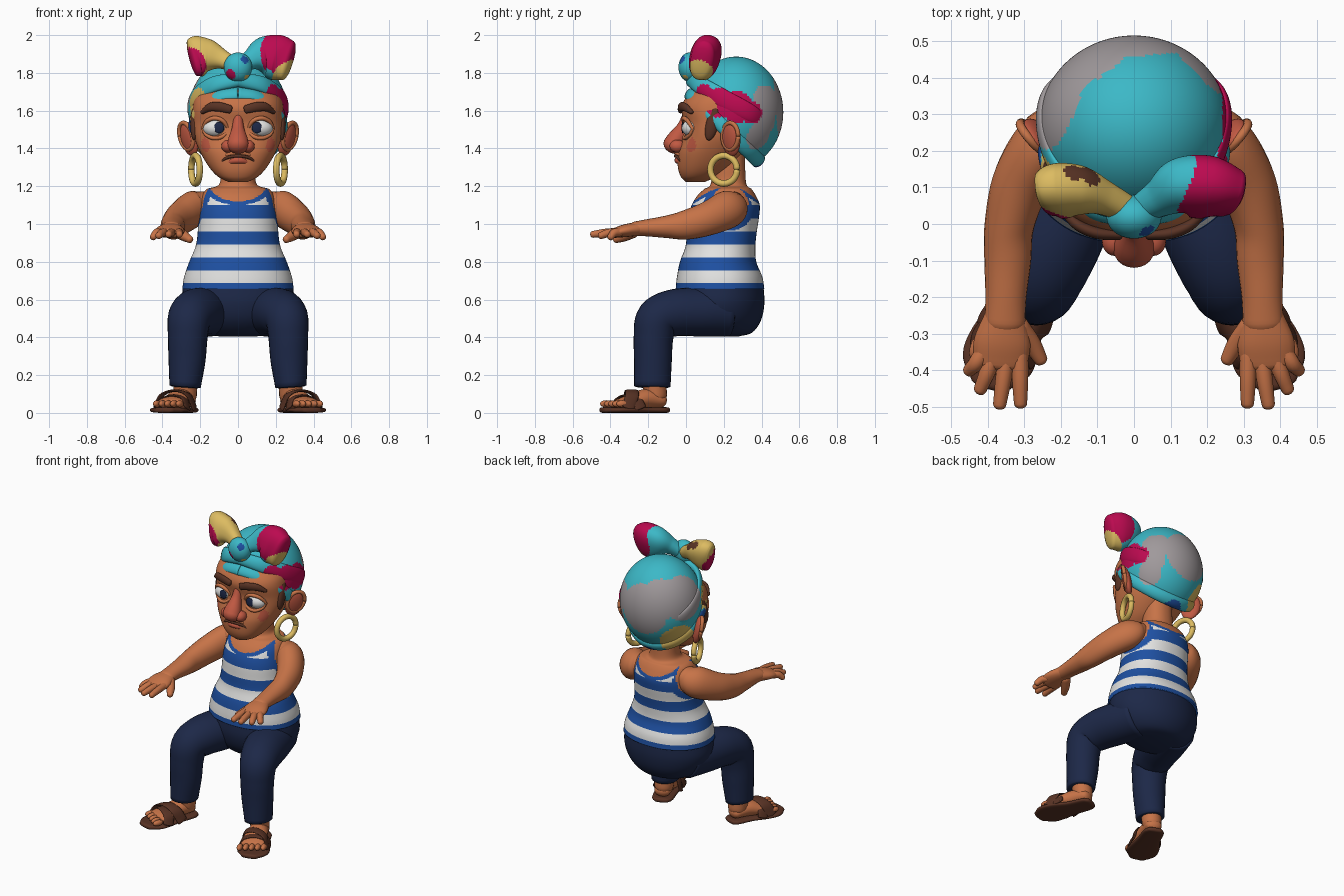
import bpy, bmesh, math
from mathutils import Vector, Matrix

if "Cube" in bpy.data.objects:
    bpy.data.objects.remove(bpy.data.objects["Cube"])

COLOURS = dict(skin=(.57, .172, .064), rosy_skin=(.53, .1, .055), teal=(.045, .48, .57),
               magenta=(.5, .003, .08), yellow=(.72, .5, .12), grey=(.35, .32, .33),
               blue=(.013, .08, .36), white=(.76, .76, .75), navy=(.012, .021, .064),
               brown=(.1, .033, .018))
MATS = {}
for name, rgb in COLOURS.items():
    m = bpy.data.materials.new(name)
    m.use_nodes = True
    m.diffuse_color = (*rgb, 1)
    m.node_tree.nodes["Principled BSDF"].inputs["Base Color"].default_value = (*rgb, 1)
    MATS[name] = m
X, Z = Vector((1, 0, 0)), Vector((0, 0, 1))
SIDES = ((1, "left_"), (-1, "right_"))


def finish(bm, name, colour, rule=None):
    bmesh.ops.recalc_face_normals(bm, faces=bm.faces)
    names = list(COLOURS) if rule else [colour]
    for f in bm.faces:
        f.smooth = True
        if rule:
            f.material_index = names.index(rule(f.calc_center_median(), f.normal))
    me = bpy.data.meshes.new(name)
    bm.to_mesh(me)
    bm.free()
    for n in names:
        me.materials.append(MATS[n])
    bpy.context.collection.objects.link(bpy.data.objects.new(name, me))


def spline(rows, steps):
    """Smooth interpolation through rows of (x, y, z, width, depth)."""
    rows = [Vector(r if len(r) == 5 else (*r, r[3])) for r in rows]
    ext = [rows[0] * 2 - rows[1]] + rows + [rows[-1] * 2 - rows[-2]]
    out = []
    for a, b, c, d in zip(ext, ext[1:], ext[2:], ext[3:]):
        for k in range(steps):
            t = k / steps
            out.append((b * 2 + (c - a) * t + (a * 2 - b * 5 + c * 4 - d) * t**2
                        + (b * 3 - a - c * 3 + d) * t**3) / 2)
    return out + [rows[-1]]


def sweep(name, rows, colour="skin", rule=None, ref=X, steps=5, sides=20, level=False,
          dome=.8, power=2):
    """Rounded tube along a path; level keeps every ring horizontal."""
    pts = spline(rows, steps)
    rings = []
    for i, p in enumerate(pts):
        t = (pts[min(i + 1, len(pts) - 1)].xyz - pts[max(i - 1, 0)].xyz).normalized()
        t = Z if level else t
        u = (ref - t * ref.dot(t)).normalized()
        rings.append((p.xyz, u, t.cross(u), t, max(p[3], .001), max(p[4], .001)))
    if dome:
        def cap(ring, sign):
            c, u, v, t, a, b = ring
            h = dome * min(a, b) * sign
            return [(c + t * h * math.sin(q), u, v, t, a * math.cos(q), b * math.cos(q))
                    for q in (.4, .8, 1.15, 1.45)]
        rings = cap(rings[0], -1)[::-1] + rings + cap(rings[-1], 1)
    bm = bmesh.new()
    loops = []
    for c, u, v, t, a, b in rings:
        loop = []
        for k in range(sides):
            q = math.tau * k / sides
            x, y = math.cos(q), math.sin(q)
            x, y = (math.copysign(abs(w) ** (2 / power), w) for w in (x, y))
            loop.append(bm.verts.new(c + u * a * x + v * b * y))
        loops.append(loop)
    for la, lb in zip(loops, loops[1:]):
        for k in range(sides):
            n = (k + 1) % sides
            bm.faces.new((la[k], la[n], lb[n], lb[k]))
    bm.faces.new(loops[0][::-1])
    bm.faces.new(loops[-1])
    finish(bm, name, colour, rule)


def ball(name, loc, radii, colour="skin", rule=None, turn=(0, 0, 0), cut=None, seg=32):
    bm = bmesh.new()
    rot = Matrix.Rotation(turn[2], 4, 'Z') @ Matrix.Rotation(turn[1], 4, 'Y') @ Matrix.Rotation(turn[0], 4, 'X')
    bmesh.ops.create_uvsphere(bm, u_segments=seg, v_segments=seg // 2, radius=1,
                              matrix=Matrix.Translation(loc) @ rot @ Matrix.Diagonal((*radii, 1)))
    if cut:
        r = bmesh.ops.bisect_plane(bm, geom=bm.verts[:] + bm.edges[:] + bm.faces[:],
                                   plane_co=cut[0], plane_no=cut[1], clear_inner=True)
        bmesh.ops.edgeloop_fill(bm, edges=[e for e in r["geom_cut"] if isinstance(e, bmesh.types.BMEdge)])
    finish(bm, name, colour, rule)


def ring(name, loc, major, minor, colour, scale=(1, 1), ref=X, axis=Z):
    """Closed hoop in the plane spanned by ref and axis."""
    loc = Vector(loc)
    rows = [(*(loc + ref * major * scale[0] * math.cos(a) + axis * major * scale[1] * math.sin(a)), minor)
            for a in (math.tau * k / 16 for k in range(17))]
    sweep(name, rows, colour, ref=ref.cross(axis), steps=2, sides=12, dome=0)


def blobs(base, spots):
    """Colour rule: the first spot that contains a face, else the base."""
    def rule(c, n):
        for colour, x, y, z, r in spots:
            if (c - Vector((x, y, z))).length < r:
                return colour
        return base
    return rule


def mir(s, rows):
    return [(s * r[0], *r[1:]) for r in rows]


# Shirt, shoulders and neck
def shirt(c, n):
    x, y, z = abs(c.x), c.y, c.z
    neck = (x / .155) ** 2 + ((z - 1.22) / .1) ** 2
    arm = math.hypot(y - .23, z - 1.1) if x > .14 else 1
    if neck < 1 or z > 1.21 or arm < .1:
        return "skin"
    if neck < 1.45 or arm < .135 or z < .685:
        return "blue"
    return "blue" if int((z - .685) / .069) % 2 else "white"


sweep("shirt_and_neck", [(0, .18, .655, .295, .235), (0, .178, .72, .285, .226), (0, .17, .8, .258, .202),
      (0, .182, .88, .225, .185), (0, .19, .96, .213, .185), (0, .2, 1.04, .21, .187),
      (0, .21, 1.1, .202, .18), (0, .215, 1.15, .19, .155), (0, .222, 1.185, .165, .125),
      (0, .225, 1.21, .1, .095), (0, .225, 1.3, .09, .088), (0, .22, 1.4, .09, .09)],
      rule=shirt, level=True, steps=14, sides=104, dome=0, power=2.2)

# Trousers
sweep("trouser_hips", [(0, .2, .405, .1, .08), (0, .195, .425, .19, .155), (0, .185, .49, .262, .212),
      (0, .18, .58, .298, .235), (0, .18, .675, .29, .23)], "navy", level=True, sides=40, dome=0)
for s, side in SIDES:
    sweep(side + "trouser_leg", mir(s, [(.14, .22, .54, .135), (.18, .08, .535, .14, .13),
          (.225, -.06, .53, .13, .125), (.258, -.15, .495, .115, .115), (.266, -.172, .4, .105, .105),
          (.27, -.175, .28, .098, .1), (.28, -.178, .14, .083, .096)]), "navy", steps=6, sides=28, dome=.1)

    # Feet and sandals
    d = Vector((s * .37, -.93, 0))
    w = Vector((.93 * s, .37, 0))
    heel = Vector((s * .272, -.135, 0))

    def foot(along, across, z, *r):
        return (*(heel + d * along + w * across + Z * z), *r)
    sweep(side + "ankle", mir(s, [(.28, -.17, .17, .065), (.278, -.16, .09, .06)]))
    sweep(side + "foot", [foot(0, 0, .065, .052, .038), foot(.08, 0, .075, .062, .052),
          foot(.16, 0, .06, .077, .042), foot(.23, 0, .05, .085, .025)], ref=w)
    for i in range(5):
        ball(side + "toe_%d" % (i + 1), foot(.28 - .009 * i, (i - 2) * .036, .048)[:3],
             (.018, .036, .019), turn=(0, 0, s * .37), seg=16)
    sweep(side + "sandal_sole", [foot(-.03, 0, .015, .05, .015), foot(0, 0, .015, .066, .015),
          foot(.1, 0, .015, .074, .015), foot(.2, .005, .015, .097, .015), foot(.27, .005, .015, .096, .015),
          foot(.325, 0, .015, .055, .015)], "brown", ref=w, sides=28, dome=1, power=3)
    for label, a, b, h in (("front", .215, .15, .092), ("crossed", .11, .22, .118)):
        sweep(side + label + "_strap", [foot(a, -.09, .025, .036, .007), foot(a * .7 + b * .3, -.064, h * .8, .036, .007),
              foot((a + b) / 2, 0, h, .036, .007), foot(a * .3 + b * .7, .064, h * .8, .036, .007),
              foot(b, .09, .025, .036, .007)], "brown", ref=d, sides=12)

    # Arms and hands
    sweep(side + "arm", mir(s, [(.165, .245, 1.1, .075), (.235, .225, 1.08, .085, .1), (.305, .12, 1.03, .08, .09),
          (.34, 0, .995, .068, .078), (.345, -.1, .985, .064, .06), (.35, -.2, .98, .056, .046),
          (.353, -.27, .975, .056, .038)]), steps=6, sides=24)
    sweep(side + "palm", mir(s, [(.353, -.25, .975, .055, .036), (.36, -.32, .965, .077, .034),
          (.365, -.38, .952, .074, .026)]))
    for finger, x0, x1, y1, z1 in (("index", .312, .31, -.49, .945), ("middle", .347, .367, -.493, .945),
                                   ("ring", .382, .42, -.452, .938), ("little", .412, .45, -.4, .93)):
        sweep(side + finger + "_finger", mir(s, [(x0, -.35, .957, .023), ((x0 + x1) / 2, (y1 - .36) / 2, .953, .022),
              (x1, y1, z1, .018)]), sides=12)
    sweep(side + "thumb", mir(s, [(.32, -.28, .96, .034), (.282, -.325, .935, .027), (.255, -.37, .918, .019)]), sides=12)

# Head with flushed cheeks
sweep("head", [(0, .05, 1.222, .05, .05), (0, .065, 1.25, .105, .092), (0, .095, 1.3, .152, .138),
      (0, .13, 1.38, .2, .172), (0, .16, 1.46, .232, .176), (0, .168, 1.53, .24, .178),
      (0, .175, 1.61, .24, .2), (0, .195, 1.67, .228, .195), (0, .225, 1.73, .19, .165), (0, .25, 1.78, .1, .09)],
      rule=blobs("skin", [("rosy_skin", q * .19, .01, 1.42, .045) for q in (1, -1)]),
      level=True, steps=8, sides=80, dome=0, power=2.3)
sweep("nose", [(0, .01, 1.57, .025, .03), (0, -.015, 1.51, .032, .035), (0, -.05, 1.45, .052, .05),
      (0, -.068, 1.418, .058, .054)], "rosy_skin")
sweep("mouth", [(-.092, -.02, 1.328, .006), (-.055, -.043, 1.352, .008), (0, -.056, 1.36, .008),
      (.055, -.043, 1.352, .008), (.092, -.02, 1.328, .006)], "brown", ref=Z, sides=10)
sweep("upper_lip", [(-.06, -.032, 1.366, .009), (0, -.05, 1.378, .014), (.06, -.032, 1.366, .009)], ref=Z)
sweep("lower_lip", [(-.062, -.022, 1.326, .011), (0, -.043, 1.337, .018), (.062, -.022, 1.326, .011)],
      "rosy_skin", ref=Z)
for s, side in SIDES:
    ball(side + "nostril", (s * .054, -.045, 1.412), (.034, .042, .034), "rosy_skin", seg=20)
    ball(side + "eye", (s * .118, .035, 1.508), (.068, .056, .049), "white")
    ball(side + "iris", (s * .1, -.017, 1.51), (.027, .007, .03), "navy", seg=20)
    sweep(side + "upper_eyelid", mir(s, [(.048, .005, 1.5, .008), (.08, -.012, 1.546, .011),
          (.125, -.01, 1.56, .012), (.165, .01, 1.544, .011), (.188, .035, 1.505, .008)]), ref=Z, sides=12)
    sweep(side + "lower_eyelid", mir(s, [(.048, .005, 1.495, .007), (.085, -.008, 1.462, .01),
          (.13, -.004, 1.455, .011), (.17, .02, 1.473, .009), (.188, .035, 1.505, .007)]), ref=Z, sides=12)
    sweep(side + "eyebrow", mir(s, [(.042, -.03, 1.607, .022, .014), (.1, -.025, 1.62, .025, .016),
          (.15, -.005, 1.618, .022, .015), (.188, .03, 1.592, .011, .012)]), "brown", ref=Z)
    ball(side + "sideburn", (s * .233, .14, 1.53), (.02, .034, .09), "brown", turn=(-.25, 0, 0))
    ball(side + "ear", (s * .258, .238, 1.45), (.028, .06, .094), "rosy_skin", turn=(-.12, s * .2, -s * .7))
    ring(side + "ear_rim", (s * .274, .235, 1.465), .06, .012, "skin", (.9, 1.2),
         Vector((s * .64, .77, 0)), Vector((s * .2, 0, 1)).normalized())
    ring(side + "earring", (s * .225, .2, 1.288), .074, .0175, "yellow", ref=Vector((s * .3, .95, 0)).normalized())

# Head wrap
patches = blobs("teal", [
    ("magenta", .18, .1, 1.68, .06), ("magenta", .25, .17, 1.645, .08), ("magenta", .25, .27, 1.62, .085),
    ("magenta", .25, .35, 1.59, .06),
    ("grey", .2, .45, 1.65, .1), ("grey", .21, .43, 1.54, .08), ("grey", .2, .39, 1.46, .075),
    ("yellow", -.21, .38, 1.4, .12), ("yellow", -.22, .12, 1.63, .09), ("blue", -.25, .17, 1.51, .055),
    ("blue", 0, .36, 1.3, .06), ("grey", -.21, .34, 1.69, .14), ("grey", -.13, .45, 1.7, .13),
    ("grey", -.02, .5, 1.62, .165)])
slope = Vector((0, .68, .73))
ball("head_wrap", (0, .265, 1.592), (.262, .25, .294), seg=128, cut=((0, .2, 1.485), slope),
     rule=lambda c, n: "blue" if n.dot(slope) < -.98 else patches(c, n))
sweep("wrap_edge_roll", [(.238 * math.sin(a), .205 - .18 * math.cos(a), 1.512 + .178 * math.cos(a), .04, .025)
      for a in (math.tau * k / 16 for k in range(17))], rule=patches, ref=slope, dome=0, steps=8, sides=32)
for s, side in SIDES:
    sweep(side + "wrap_fold", mir(s, [(0, .03, 1.765, .04, .03), (.14, .075, 1.735, .045, .022),
          (.237, .2, 1.66, .05, .016), (.24, .35, 1.58, .045, .014), (.11, .465, 1.5, .02, .006)]),
          rule=patches, ref=Vector((0, .4, 1)), steps=16, sides=32)

# Bow with knot
sweep("right_bow_loop", [(0, .03, 1.83, .035, .035), (-.08, .07, 1.87, .05, .045), (-.15, .09, 1.89, .085, .065),
      (-.205, .09, 1.888, .11, .07), (-.24, .085, 1.88, .102, .058)], ref=Vector((.25, .3, 1)), steps=14,
      sides=64, dome=.3, power=2.3,
      rule=blobs("yellow", [("brown", -.16, .15, 1.975, .032), ("brown", -.12, .13, 1.945, .03),
                            ("magenta", -.245, .06, 1.85, .085)]))
sweep("left_bow_loop", [(0, .03, 1.82, .035, .035), (.07, .07, 1.87, .055, .05), (.13, .1, 1.89, .1, .075),
      (.2, .1, 1.882, .122, .08), (.265, .085, 1.865, .108, .062)], ref=Vector((-.25, .3, 1)), steps=14,
      sides=64, dome=.4, power=2.3,
      rule=blobs("teal", [("yellow", .28, .06, 1.77, .1), ("magenta", .23, .09, 1.9, .125)]))
ball("bow_knot", (0, .02, 1.83), (.075, .06, .078), seg=56,
     rule=blobs("teal", [("magenta", -.04, -.02, 1.79, .03), ("blue", .035, -.02, 1.87, .022),
                         ("yellow", .055, -.01, 1.77, .022)]))
